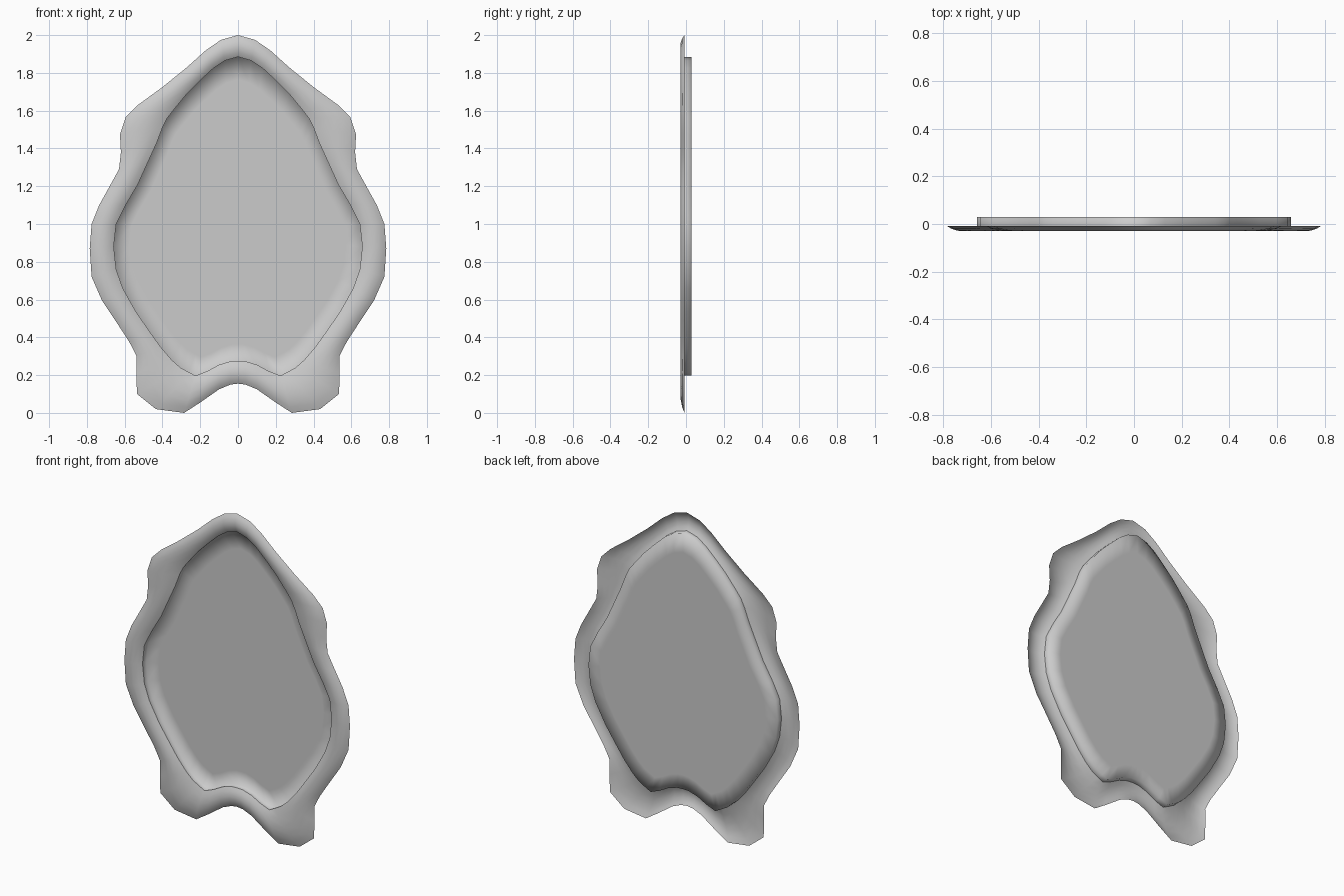
import bpy, bmesh
from mathutils import Vector

# Right half of the outline, top to bottom: outer x, outer z, inner x, inner z
HALF = [
    (0.00, 2.00, 0.00, 1.885), (0.09, 1.975, 0.07, 1.865), (0.17, 1.92, 0.13, 1.825),
    (0.27, 1.83, 0.20, 1.76), (0.40, 1.725, 0.27, 1.69), (0.53, 1.63, 0.34, 1.605),
    (0.595, 1.565, 0.375, 1.56), (0.625, 1.475, 0.40, 1.51), (0.62, 1.38, 0.43, 1.43),
    (0.63, 1.29, 0.48, 1.32), (0.685, 1.19, 0.53, 1.21), (0.735, 1.10, 0.595, 1.10),
    (0.775, 1.00, 0.645, 1.00), (0.785, 0.87, 0.658, 0.88), (0.775, 0.72, 0.645, 0.76),
    (0.72, 0.595, 0.61, 0.66), (0.65, 0.49, 0.54, 0.535), (0.575, 0.375, 0.46, 0.42),
    (0.537, 0.30, 0.41, 0.35), (0.538, 0.21, 0.35, 0.28), (0.535, 0.10, 0.305, 0.24),
    (0.435, 0.02, 0.26, 0.215), (0.285, 0.00, 0.225, 0.197), (0.20, 0.055, 0.165, 0.22),
    (0.10, 0.125, 0.10, 0.255), (0.04, 0.15, 0.04, 0.273), (0.00, 0.155, 0.00, 0.275),
]
RING = HALF + [(-a, b, -c, d) for a, b, c, d in HALF[-2:0:-1]]
FRONT, BACK, RIM = -0.03, 0.03, -0.01
CENTRE = Vector((0, BACK, 0.95))


def blend(t, y):
    """Loop between the outer (t=0) and inner (t=1) outline at depth y."""
    return [Vector((a + (c - a) * t, y, b + (d - b) * t)) for a, b, c, d in RING]


def loft(name, loops, cap=False):
    bm = bmesh.new()
    rows = [[bm.verts.new(p) for p in loop] for loop in loops]
    n = len(RING)
    for r, s in zip(rows, rows[1:]):
        for i in range(n):
            j = (i + 1) % n
            bm.faces.new((r[i], s[i], s[j], r[j]))
    if cap:
        bm.faces.new(rows[-1][::-1])
    for f in bm.faces:
        f.smooth = True
    mesh = bpy.data.meshes.new(name)
    bm.to_mesh(mesh)
    bm.free()
    obj = bpy.data.objects.new(name, mesh)
    bpy.context.collection.objects.link(obj)
    return obj


# Thin moulded frame, bulging forward between its two edges
section = [(0, RIM + 0.002), (0.15, -0.02), (0.35, -0.028), (0.55, FRONT), (0.8, -0.024), (1, RIM)]
loft("frame", [blend(t, y) for t, y in section])

# Recessed panel: shallow side wall, then a flat pane at the back
edge = blend(1, BACK)
inset = [CENTRE + (p - CENTRE) * 0.87 for p in edge]
loft("recessed_panel", [blend(1, RIM), edge, inset], cap=True)
